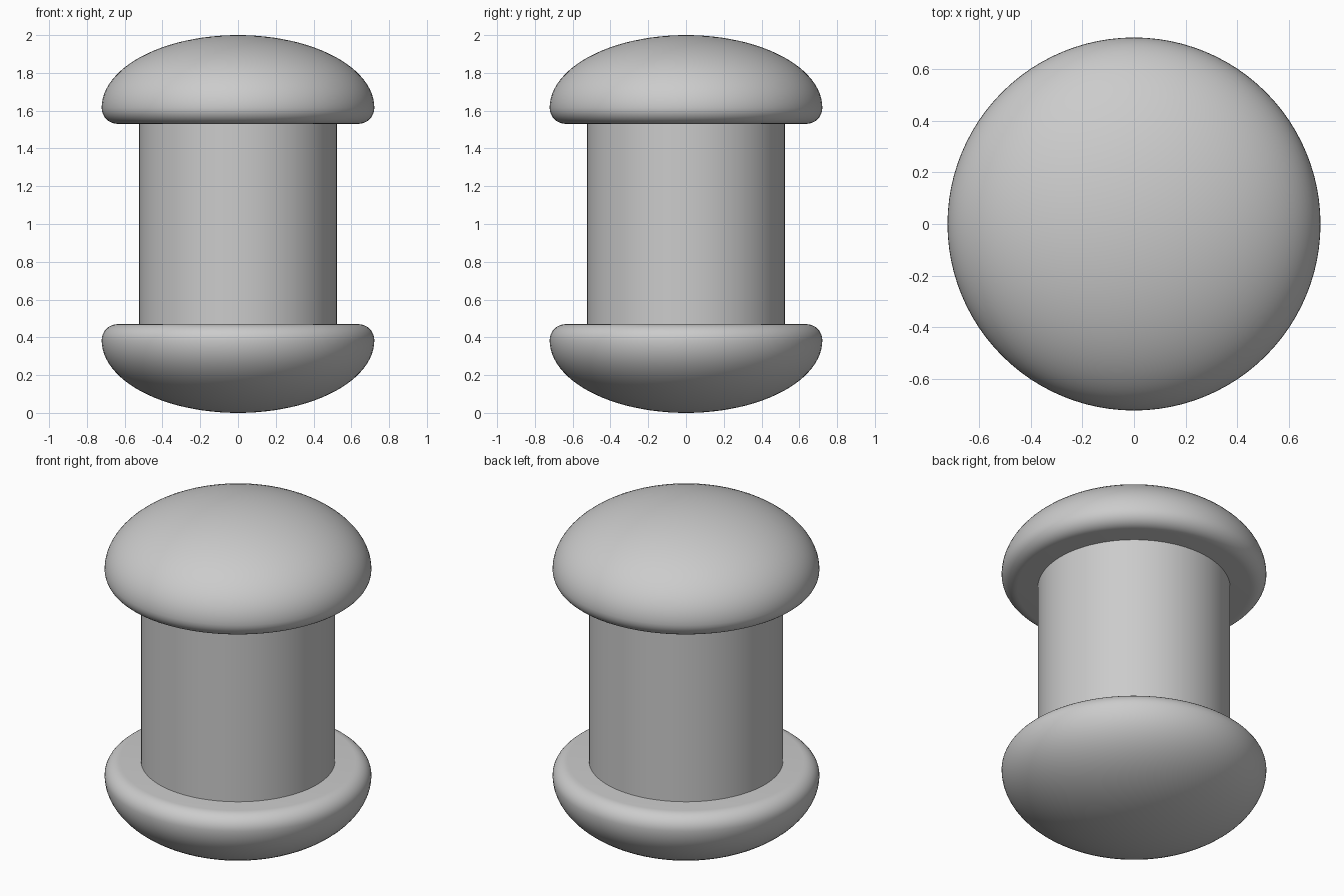
import bpy
import bmesh
from math import sin, cos, pi, radians
from mathutils import Matrix, Vector

cube = bpy.data.objects.get("Cube")
if cube:
    bpy.data.objects.remove(cube, do_unlink=True)

SEGMENTS = 96
HEAD_R, SHAFT_R = 0.722, 0.525
RIM_Z, WIDE_Z, TOP_Z = 1.53, 1.615, 2.0
FILLET = 0.085

grey = bpy.data.materials.new("plain grey")
grey.use_nodes = True
grey.diffuse_color = (0.6, 0.6, 0.6, 1)
grey.node_tree.nodes["Principled BSDF"].inputs["Base Color"].default_value = (0.6, 0.6, 0.6, 1)


def lathe(name, profile, flip=False):
    """Spin a radius/height profile around z, optionally mirrored end for end."""
    bm = bmesh.new()
    verts = [bm.verts.new((r, 0, z)) for r, z in profile]
    edges = [bm.edges.new(pair) for pair in zip(verts, verts[1:])]
    bmesh.ops.spin(bm, geom=verts + edges, cent=(0, 0, 0), axis=(0, 0, 1),
                   angle=2 * pi, steps=SEGMENTS)
    bmesh.ops.remove_doubles(bm, verts=bm.verts, dist=0.0001)
    if flip:
        bmesh.ops.transform(bm, verts=bm.verts,
                            matrix=Matrix.Translation((0, 0, TOP_Z)) @ Matrix.Scale(-1, 4, Vector((0, 0, 1))))
    bmesh.ops.recalc_face_normals(bm, faces=bm.faces)
    mesh = bpy.data.meshes.new(name)
    bm.to_mesh(mesh)
    bm.free()
    mesh.materials.append(grey)
    obj = bpy.data.objects.new(name, mesh)
    bpy.context.collection.objects.link(obj)
    bpy.ops.object.select_all(action="DESELECT")
    obj.select_set(True)
    bpy.context.view_layer.objects.active = obj
    bpy.ops.object.shade_smooth_by_angle(angle=radians(35))
    return obj


# Domed head: flat underside, rounded rim, elliptical crown
head = [(0, RIM_Z)]
for i in range(9):
    a = pi / 2 * i / 8
    head.append((HEAD_R - FILLET + FILLET * sin(a), WIDE_Z - (WIDE_Z - RIM_Z) * cos(a)))
for i in range(1, 25):
    a = pi / 2 * i / 24
    head.append((HEAD_R * cos(a), WIDE_Z + (TOP_Z - WIDE_Z) * sin(a)))

lathe("top_head", head)
lathe("bottom_head", head, flip=True)

# Straight shaft between the heads
low = TOP_Z - RIM_Z
lathe("shaft", [(0, low), (SHAFT_R, low), (SHAFT_R, RIM_Z), (0, RIM_Z)])
